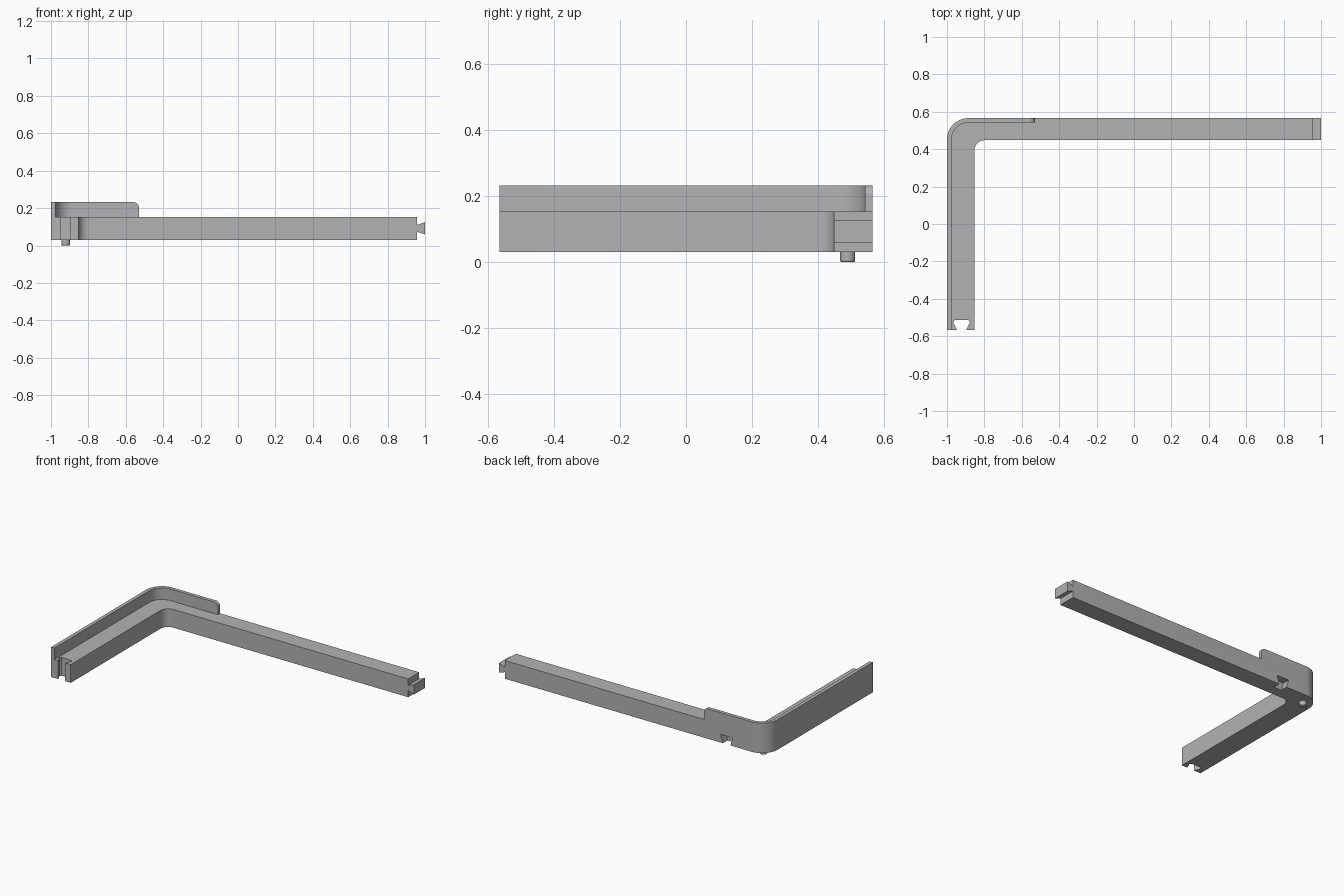
import bpy, bmesh, math
from mathutils import Vector

cube = bpy.data.objects.get("Cube")
if cube:
    bpy.data.objects.remove(cube, do_unlink=True)

grey = bpy.data.materials.new("plain grey")
grey.use_nodes = True
colour = (0.45, 0.45, 0.45, 1)
grey.diffuse_color = colour
grey.node_tree.nodes["Principled BSDF"].inputs["Base Color"].default_value = colour

LEFT, BACK, FRONT = -1.0, 0.566, -0.566
BASE, DECK, RIM = 0.03, 0.153, 0.232
INNER_X, INNER_Y, ARM_END = -0.853, 0.448, 0.957


def arc(cx, cy, r, start, end, n=14):
    """Points along an arc, angles in degrees."""
    angles = [math.radians(start + (end - start) * i / n) for i in range(n + 1)]
    return [(cx + r * math.cos(a), cy + r * math.sin(a)) for a in angles]


def prism(name, profile, low, high, axis="z"):
    """Extrude a closed 2D profile along z (profile is x, y) or y (profile is x, z)."""
    place = (lambda p, d: (p[0], p[1], d)) if axis == "z" else (lambda p, d: (p[0], d, p[1]))
    bm = bmesh.new()
    face = bm.faces.new([bm.verts.new(place(p, low)) for p in profile])
    made = bmesh.ops.extrude_face_region(bm, geom=[face])["geom"]
    shift = Vector(place((0, 0), high - low))
    bmesh.ops.translate(bm, vec=shift, verts=[v for v in made if isinstance(v, bmesh.types.BMVert)])
    bmesh.ops.recalc_face_normals(bm, faces=bm.faces)
    mesh = bpy.data.meshes.new(name)
    bm.to_mesh(mesh)
    bm.free()
    obj = bpy.data.objects.new(name, mesh)
    bpy.context.collection.objects.link(obj)
    mesh.materials.append(grey)
    return obj


def smooth(obj):
    bpy.ops.object.select_all(action="DESELECT")
    obj.select_set(True)
    bpy.context.view_layer.objects.active = obj
    bpy.ops.object.shade_smooth_by_angle(angle=math.radians(30))


def cut(obj, cutter):
    cutter.hide_render = True
    cutter.hide_set(True)
    mod = obj.modifiers.new(cutter.name, "BOOLEAN")
    mod.operation, mod.solver, mod.object = "DIFFERENCE", "EXACT", cutter


# L-shaped body with a dovetail slot in the short leg's front end
R = 0.115
outer = arc(LEFT + R, BACK - R, R, 180, 90)
inner = arc(INNER_X + 0.055, INNER_Y - 0.055, 0.055, 90, 180)
mid, tip = -0.922, FRONT + 0.053
slot = [(mid + 0.025, FRONT), (mid + 0.045, tip - 0.012), (mid + 0.036, tip),
        (mid - 0.036, tip), (mid - 0.045, tip - 0.012), (mid - 0.025, FRONT)]
body = prism("body", [(LEFT, FRONT)] + outer + [(ARM_END, BACK), (ARM_END, INNER_Y)]
             + inner + [(INNER_X, FRONT)] + slot, BASE, DECK)

# Blind dovetail notch under the back edge
notch = prism("notch_cutter", [(-0.675, BASE - 0.01), (-0.655, BASE + 0.055),
                               (-0.745, BASE + 0.055), (-0.725, BASE - 0.01)],
              BACK - 0.05, BACK + 0.02, "y")
cut(body, notch)
smooth(body)

# Raised rim following the outer edge
T = 0.024
rim_end = -0.53
rim_inner = arc(LEFT + R, BACK - R, R - T, 90, 180)
rim = prism("rim", [(LEFT, FRONT)] + outer + [(rim_end, BACK), (rim_end, BACK - T)]
            + rim_inner + [(LEFT + T, FRONT)], DECK, RIM)
# Round the top corner at the rim's free end
r = 0.03
corner = prism("rim_corner_cutter", arc(rim_end - r, RIM - r, r, 0, 90)
               + [(rim_end - r, RIM + 0.02), (rim_end + 0.02, RIM + 0.02),
                  (rim_end + 0.02, RIM - r)], BACK - 0.06, BACK + 0.02, "y")
cut(rim, corner)
smooth(rim)

# Dovetail tenon on the long arm's end
mid_z = 0.092
prism("tenon", [(ARM_END - 0.005, mid_z - 0.018), (ARM_END, mid_z - 0.018),
                (1.0, mid_z - 0.033), (1.0, mid_z + 0.033),
                (ARM_END, mid_z + 0.018), (ARM_END - 0.005, mid_z + 0.018)],
      INNER_Y, BACK, "y")

# Locating peg under the corner, with a softened bottom edge
peg = prism("peg", arc(mid, 0.49, 0.023, 0, 345, 23), 0, BASE + 0.005)
bevel = peg.modifiers.new("soft_edge", "BEVEL")
bevel.width, bevel.segments = 0.004, 2
bevel.limit_method, bevel.angle_limit = "ANGLE", math.radians(60)
smooth(peg)
